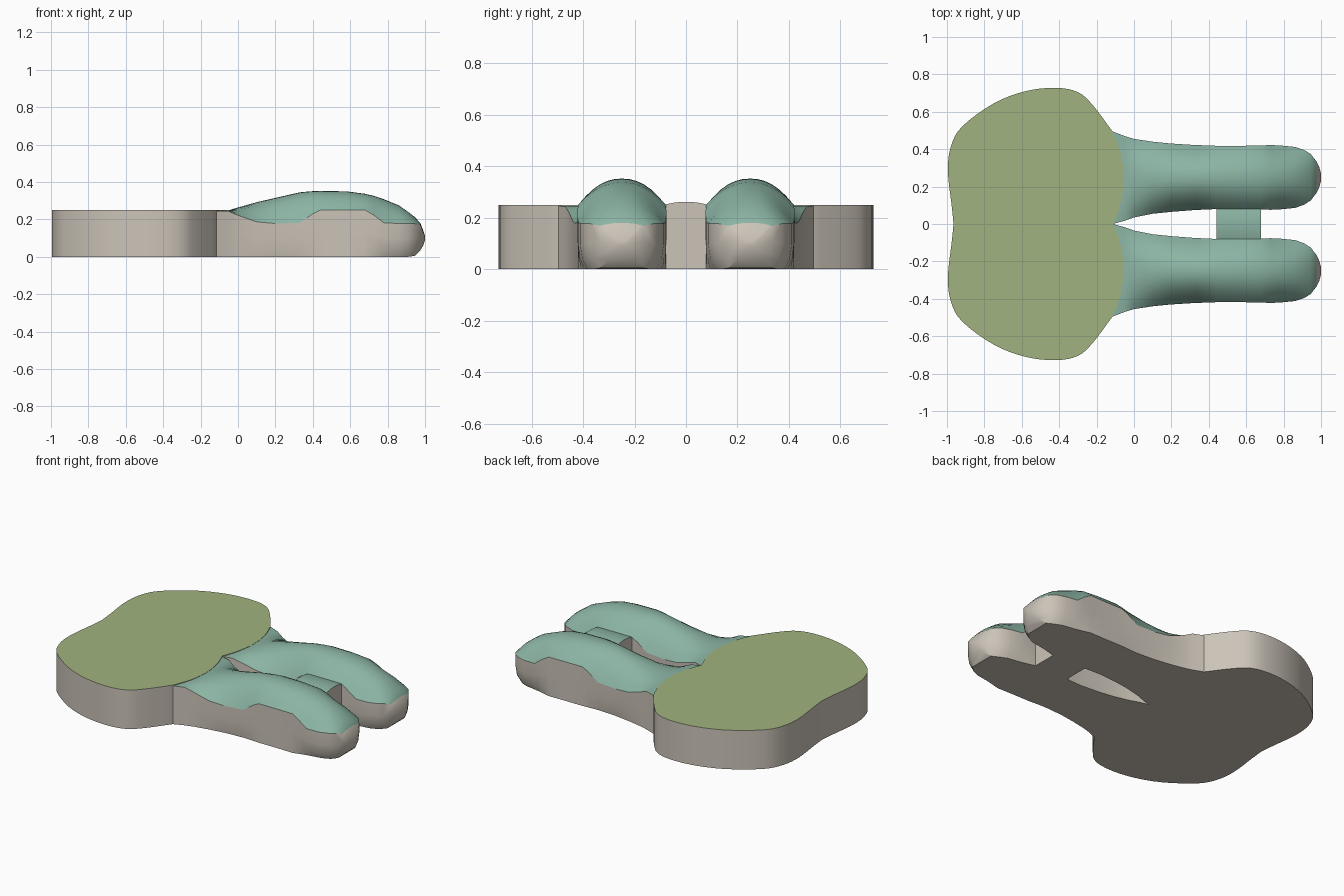
import bpy, bmesh
from mathutils import Vector

if "Cube" in bpy.data.objects:
    bpy.data.objects.remove(bpy.data.objects["Cube"])


def material(name, color):
    m = bpy.data.materials.new(name)
    m.diffuse_color = (*color, 1)
    m.use_nodes = True
    m.node_tree.nodes["Principled BSDF"].inputs["Base Color"].default_value = m.diffuse_color
    return m


grey = material("base_grey", (0.60, 0.55, 0.48))
teal = material("soft_teal", (0.26, 0.46, 0.37))
green = material("leaf_green", (0.35, 0.45, 0.21))


def finish(name, bm, mats):
    bmesh.ops.remove_doubles(bm, verts=bm.verts, dist=0.0001)
    bmesh.ops.recalc_face_normals(bm, faces=bm.faces)
    mesh = bpy.data.meshes.new(name)
    bm.to_mesh(mesh)
    bm.free()
    for m in mats:
        mesh.materials.append(m)
    ob = bpy.data.objects.new(name, mesh)
    bpy.context.collection.objects.link(ob)
    bpy.ops.object.select_all(action='DESELECT')
    ob.select_set(True)
    bpy.context.view_layer.objects.active = ob
    bpy.ops.object.shade_smooth_by_angle(angle=0.5)
    return ob


def spline(points, steps):
    """Catmull-Rom curve through an open list of 2D points."""
    p = [Vector(q) for q in points]
    p = [2 * p[0] - p[1]] + p + [2 * p[-1] - p[-2]]
    out = []
    for a, b, c, d in zip(p, p[1:], p[2:], p[3:]):
        for i in range(steps):
            t = i / steps
            out.append(0.5 * (2 * b + (c - a) * t + (2 * a - 5 * b + 4 * c - d) * t * t
                              + (3 * b - a - 3 * c + d) * t ** 3))
    return out + [p[-2]]


# Body slab: lobed half outline, mirrored and extruded
outer = spline([(-0.965, 0), (-0.975, 0.1), (-0.995, 0.28), (-0.98, 0.41), (-0.92, 0.52),
                (-0.75, 0.645), (-0.58, 0.71), (-0.42, 0.728), (-0.30, 0.705),
                (-0.22, 0.635), (-0.115, 0.495)], 4)
inner = spline([(-0.115, 0.495), (-0.07, 0.37), (-0.055, 0.23), (-0.075, 0.1), (-0.11, 0)], 4)
half = outer + inner[1:]
outline = half + [Vector((v.x, -v.y)) for v in half[-2:0:-1]]
bm = bmesh.new()
bottom = bm.faces.new([bm.verts.new((v.x, v.y, 0)) for v in outline])
ext = bmesh.ops.extrude_face_region(bm, geom=[bottom], use_keep_orig=True)
for v in ext["geom"]:
    if isinstance(v, bmesh.types.BMVert):
        v.co.z = 0.25
for f in bm.faces:
    f.material_index = 1 if f.calc_center_median().z > 0.24 else 0
finish("body_slab", bm, [grey, green])

# Leg stations: x, inner y, outer y, bottom z, side edge z, crest z, bottom inset
STATIONS = [
    (-0.115, 0.000, 0.495, 0, 0.245, 0.246, 0),
    (-0.05, 0.017, 0.470, 0, 0.244, 0.249, 0),
    (0.00, 0.035, 0.455, 0, 0.222, 0.264, 0),
    (0.10, 0.055, 0.440, 0, 0.187, 0.292, 0.005),
    (0.20, 0.065, 0.430, 0, 0.178, 0.315, 0.01),
    (0.33, 0.075, 0.422, 0, 0.182, 0.345, 0.01),
    (0.40, 0.078, 0.420, 0, 0.230, 0.351, 0.005),
    (0.44, 0.080, 0.418, 0, 0.250, 0.352, 0),
    (0.58, 0.080, 0.418, 0, 0.250, 0.350, 0),
    (0.68, 0.078, 0.420, 0, 0.250, 0.337, 0),
    (0.73, 0.076, 0.422, 0, 0.220, 0.325, 0.015),
    (0.78, 0.078, 0.420, 0, 0.182, 0.308, 0.025),
    (0.86, 0.086, 0.412, 0, 0.178, 0.275, 0.03),
    (0.91, 0.103, 0.396, 0, 0.178, 0.240, 0.035),
    (0.945, 0.126, 0.374, 0.005, 0.177, 0.213, 0.04),
    (0.975, 0.165, 0.335, 0.035, 0.168, 0.180, 0.035),
    (0.99, 0.195, 0.305, 0.06, 0.135, 0.142, 0.03),
    (1.00, 0.230, 0.270, 0.09, 0.108, 0.112, 0.01),
]
DOME = 12  # segments across the rounded top
SIDE = [(1.0, 0.0), (0.3, 0.22), (0.0, 0.55)]  # inset and height fractions


def leg(name, side):
    bm = bmesh.new()
    rings = []
    for x, yi, yo, zb, zs, zc, inset in STATIONS:
        h = zs - zb
        pts = [(yi + inset * a, zb + h * b) for a, b in SIDE]
        for i in range(DOME + 1):
            u = -1 + 2 * i / DOME
            pts.append(((yi + yo) / 2 + (yo - yi) / 2 * u,
                        zs + (zc - zs) * (1 - abs(u) ** 2.2)))
        pts += [(yo - inset * a, zb + h * b) for a, b in reversed(SIDE)]
        rings.append([bm.verts.new((x, y * side, z)) for y, z in pts])
    n = len(rings[0])
    for k, (r, s) in enumerate(zip(rings, rings[1:])):
        for i in range(n):
            j = (i + 1) % n
            f = bm.faces.new((r[i], r[j], s[j], s[i]))
            if 3 <= i < 3 + DOME and k < len(rings) - 3:
                f.material_index = 1
    bm.faces.new(rings[0])
    bm.faces.new(rings[-1])
    finish(name, bm, [grey, teal])


leg("left_leg", 1)
leg("right_leg", -1)

# Bridge joining the legs, with a slightly arched top
bm = bmesh.new()
profile = [(-0.085, 0)] + [(0.085 * u / 4, 0.262 - 0.012 * (u / 4) ** 2)
                           for u in range(-4, 5)] + [(0.085, 0)]
ends = [[bm.verts.new((x, y, z)) for y, z in profile] for x in (0.44, 0.68)]
for i in range(len(profile)):
    j = (i + 1) % len(profile)
    f = bm.faces.new((ends[0][i], ends[0][j], ends[1][j], ends[1][i]))
    f.material_index = 1 if 1 <= i <= 8 else 0
for e in ends:
    bm.faces.new(e)
finish("leg_bridge", bm, [grey, teal])
